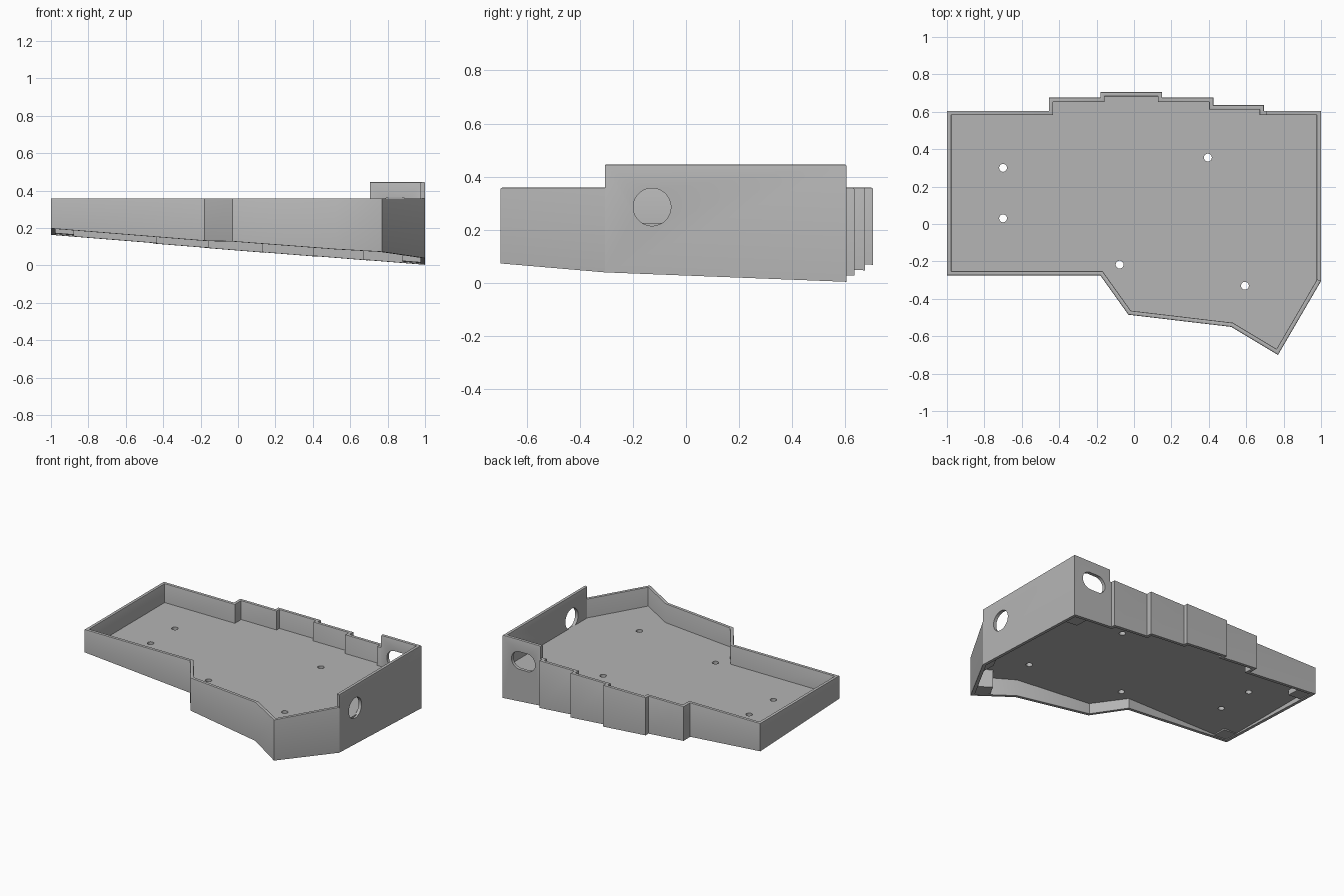
import bpy, bmesh, math
from mathutils import Vector

if "Cube" in bpy.data.objects:
    bpy.data.objects.remove(bpy.data.objects["Cube"])

grey = bpy.data.materials.new("plain_grey")
grey.use_nodes = True
grey.diffuse_color = (0.46, 0.46, 0.46, 1)
grey.node_tree.nodes["Principled BSDF"].inputs["Base Color"].default_value = (0.46, 0.46, 0.46, 1)

LOW, TALL = 0.358, 0.445
WALL = 0.023
FLOOR_TOP, FLOOR_BOTTOM = 0.225, 0.2

# Outer outline, counter-clockwise seen from above
OUTLINE = [Vector(p) for p in (
    (-1, -.275), (-.18, -.275), (-.03, -.485), (.52, -.55), (.77, -.70),
    (1, -.305), (1, .605), (.705, .605), (.695, .605), (.695, .635),
    (.425, .635), (.425, .675), (.15, .675), (.15, .705), (-.18, .705),
    (-.18, .675), (-.455, .675), (-.455, .605), (-1, .605))]
COUNT = len(OUTLINE)


def base_z(p):
    """Sloped underside that tents the case."""
    return 0.003 + 0.08 * (1 - p.x) + 0.039 * (0.605 - p.y)


def inset(distance):
    """Mitred inward offset of the outline."""
    result = []
    for i, p in enumerate(OUTLINE):
        a = (p - OUTLINE[i - 1]).normalized()
        b = (OUTLINE[(i + 1) % COUNT] - p).normalized()
        na, nb = Vector((-a.y, a.x)), Vector((-b.y, b.x))
        result.append(p + (na + nb) * distance / (1 + na.dot(nb)))
    return result


INNER = inset(WALL)


def finish(name, bm):
    bmesh.ops.recalc_face_normals(bm, faces=bm.faces)
    mesh = bpy.data.meshes.new(name)
    bm.to_mesh(mesh)
    bm.free()
    mesh.materials.append(grey)
    obj = bpy.data.objects.new(name, mesh)
    bpy.context.collection.objects.link(obj)
    return obj


def prism(name, points, bottom, top):
    """Vertical prism; bottom is a function of the point."""
    bm = bmesh.new()
    low = [bm.verts.new((p.x, p.y, bottom(p))) for p in points]
    high = [bm.verts.new((p.x, p.y, top)) for p in points]
    bm.faces.new(low)
    bm.faces.new(high)
    for i in range(len(points)):
        j = (i + 1) % len(points)
        bm.faces.new((low[i], low[j], high[j], high[i]))
    return finish(name, bm)


def wall(name, indices, top):
    """Wall swept along part of the outline, with softened top edges."""
    bm = bmesh.new()
    rings = []
    for i in indices:
        o, n = OUTLINE[i % COUNT], INNER[i % COUNT]
        rings.append([bm.verts.new(c) for c in (
            (o.x, o.y, base_z(o)), (o.x, o.y, top),
            (n.x, n.y, top), (n.x, n.y, base_z(n)))])
    for a, b in zip(rings, rings[1:]):
        for k in range(4):
            m = (k + 1) % 4
            bm.faces.new((a[k], b[k], b[m], a[m]))
    bm.faces.new(rings[0])
    bm.faces.new(rings[-1])
    rims = [bm.edges.get((a[k], b[k])) for a, b in zip(rings, rings[1:]) for k in (1, 2)]
    bmesh.ops.bevel(bm, geom=rims, offset=0.005, segments=2, profile=0.5, affect='EDGES')
    return finish(name, bm)


def cut(obj, points, to_world, depth):
    """Cut a hole whose flat profile is mapped into space by to_world."""
    bm = bmesh.new()
    ends = [[bm.verts.new(to_world(u, v, d)) for u, v in points] for d in (-depth, depth)]
    for end in ends:
        bm.faces.new(end)
    for i in range(len(points)):
        j = (i + 1) % len(points)
        bm.faces.new((ends[0][i], ends[0][j], ends[1][j], ends[1][i]))
    cutter = finish("hole_cutter", bm)
    cutter.hide_render = True
    mod = obj.modifiers.new("hole", 'BOOLEAN')
    mod.operation = 'DIFFERENCE'
    mod.solver = 'EXACT'
    mod.object = cutter
    bpy.context.view_layer.objects.active = obj
    bpy.ops.object.modifier_apply(modifier=mod.name)
    bpy.data.objects.remove(cutter)


def slot(radius, stretch=0.0, sides=32):
    """Circle, or a rounded slot when stretched."""
    result = []
    for i in range(sides):
        t = 2 * math.pi * (i + 0.5) / sides
        result.append((radius * math.cos(t) + math.copysign(stretch, math.cos(t)),
                       radius * math.sin(t)))
    return result


# Walls: low run around the front, left and back, tall run at the right rear
low_wall = wall("low_wall", range(7, COUNT + 6), LOW)
tall_wall = wall("tall_wall", range(5, 8), TALL)

# Round opening in the side, rounded slot in the back
cut(tall_wall, slot(0.071), lambda u, v, d: (1 + d, -.128 + u, .285 + v), 0.06)
cut(tall_wall, slot(0.062, 0.03), lambda u, v, d: (.84 + u, .6 + d, .3 + v), 0.06)

# Level floor plate with screw holes
floor_plate = prism("floor_plate", inset(WALL * 0.6), lambda p: FLOOR_BOTTOM, FLOOR_TOP)
for hx, hy in ((-.7, .3), (-.7, .03), (.395, .355), (-.077, -.217), (.593, -.33)):
    cut(floor_plate, slot(0.021), lambda u, v, d: (hx + u, hy + v, .21 + d), 0.05)

# Corner feet blocks under the floor
for name, i in (("front_right_foot", 0), ("front_tip_foot", 4), ("side_foot", 5),
                ("back_left_foot", 6), ("back_right_foot", COUNT - 1)):
    p = INNER[i]
    a = (INNER[i - 1] - p).normalized() * 0.1
    b = (INNER[(i + 1) % COUNT] - p).normalized() * 0.1
    prism(name, [p, p + b, p + a + b, p + a],
          lambda q: base_z(q) + 0.006, FLOOR_BOTTOM + 0.01)

# Smooth the round holes and rims, keep the corners sharp
bpy.ops.object.select_all(action='DESELECT')
for obj in (low_wall, tall_wall, floor_plate):
    obj.select_set(True)
bpy.context.view_layer.objects.active = low_wall
bpy.ops.object.shade_smooth_by_angle(angle=math.radians(30))
